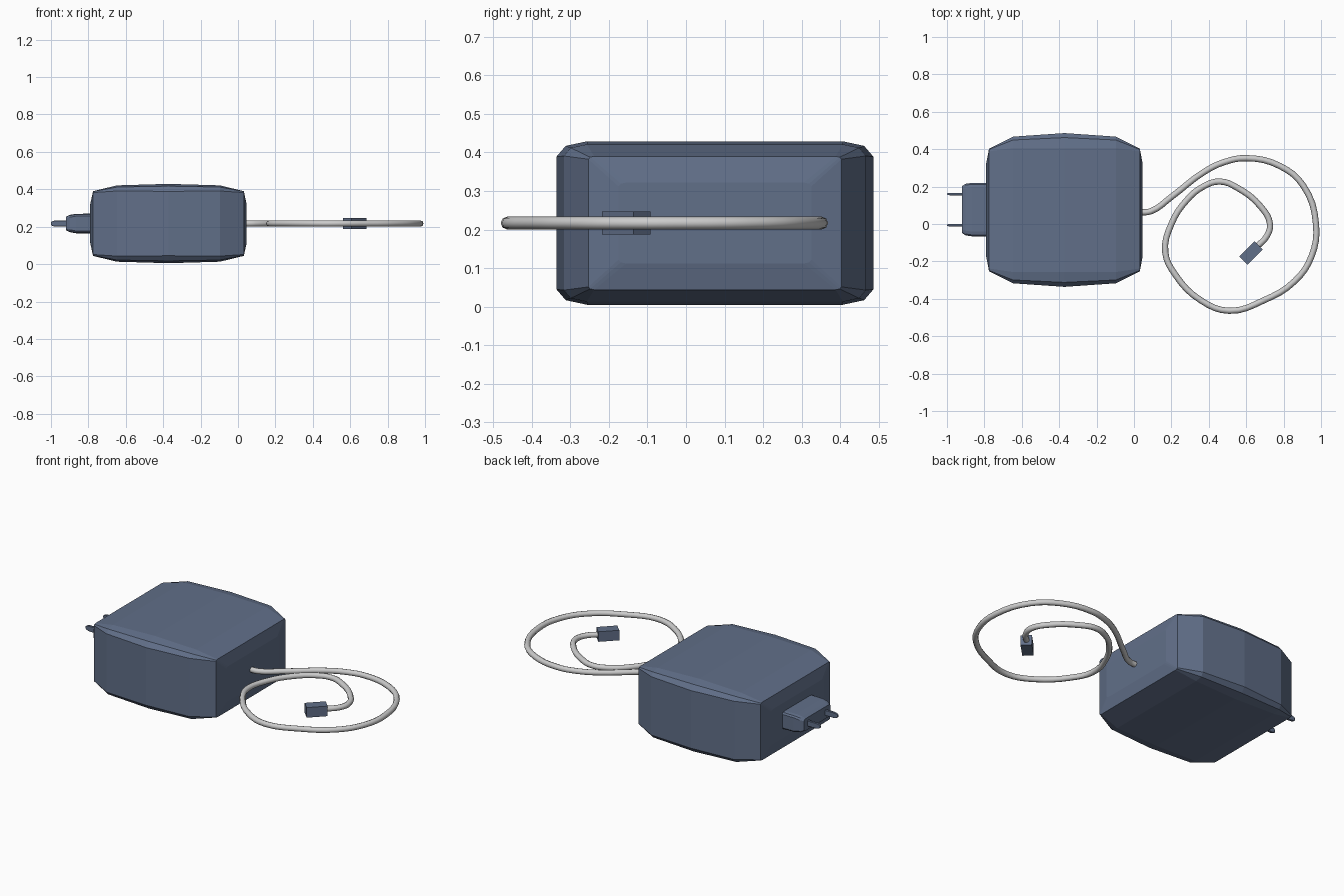
import bpy, bmesh, math
from mathutils import Vector

if "Cube" in bpy.data.objects:
    bpy.data.objects.remove(bpy.data.objects["Cube"])

slate = bpy.data.materials.new("slate_plastic")
slate.diffuse_color = (0.12, 0.16, 0.25, 1)
slate.use_nodes = True
slate.node_tree.nodes["Principled BSDF"].inputs["Base Color"].default_value = slate.diffuse_color
ZC = 0.217


def finish(name, bm, material=slate):
    bmesh.ops.recalc_face_normals(bm, faces=bm.faces[:])
    me = bpy.data.meshes.new(name)
    bm.to_mesh(me)
    bm.free()
    ob = bpy.data.objects.new(name, me)
    bpy.context.collection.objects.link(ob)
    me.materials.append(material)
    return ob


def section(hy, hz, cut):
    # Rounded rectangle, one quadrant mirrored four ways
    q = [(hy, hz * 0.5), (hy, hz - cut * 0.5), (hy - cut * 0.3, hz - cut * 0.15), (hy - cut, hz)]
    half = q + [(-y, z) for y, z in reversed(q)]
    return half + [(-y, -z) for y, z in half]


def loft(name, rings, centre):
    # rings: list of (x, section points)
    bm = bmesh.new()
    cx, cy, cz = centre
    loops = [[bm.verts.new((cx + x, cy + y, cz + z)) for y, z in pts] for x, pts in rings]
    for a, b in zip(loops, loops[1:]):
        n = len(a)
        for i in range(n):
            bm.faces.new((a[i], a[(i + 1) % n], b[(i + 1) % n], b[i]))
    bm.faces.new(loops[0])
    bm.faces.new(loops[-1])
    return finish(name, bm)


# Bulging adapter body
side = [(0.418, section(0.25, 0.105, 0.02)),
        (0.403, section(0.328, 0.173, 0.015)),
        (0.275, section(0.392, 0.204, 0.06))]
rings = side + [(0, section(0.411, 0.212, 0.08))] + [(-x, s) for x, s in reversed(side)]
loft("adapter_body", rings, (-0.372, 0.075, ZC))

# Plug block with rounded outer end
loft("plug_block",
     [(0.04, section(0.143, 0.053, 0.025)),
      (-0.08, section(0.143, 0.052, 0.025)),
      (-0.115, section(0.138, 0.046, 0.025)),
      (-0.135, section(0.125, 0.036, 0.02))],
     (-0.785, 0.077, ZC))

# Two flat prongs
for i, y in enumerate((0.16, -0.006)):
    loft(f"prong_{i + 1}",
         [(0.02, section(0.007, 0.017, 0.005)),
          (-0.055, section(0.007, 0.017, 0.005)),
          (-0.072, section(0.006, 0.013, 0.004)),
          (-0.08, section(0.003, 0.007, 0.002))],
         (-0.92, y, ZC))

# Coiled cable
path = [(0.03, 0.062), (0.09, 0.068), (0.2, 0.145), (0.377, 0.28), (0.48, 0.33), (0.6, 0.352),
        (0.78, 0.31), (0.905, 0.205), (0.973, 0.0), (0.95, -0.17), (0.86, -0.305), (0.69, -0.41),
        (0.51, -0.464), (0.36, -0.41), (0.22, -0.27), (0.167, -0.15), (0.2, 0.0), (0.28, 0.125),
        (0.37, 0.2), (0.46, 0.227), (0.55, 0.195), (0.68, 0.09), (0.727, 0.0), (0.71, -0.065),
        (0.655, -0.123)]
cu = bpy.data.curves.new("cable", "CURVE")
cu.dimensions = "3D"
cu.bevel_depth = 0.0165
cu.bevel_resolution = 2
cu.resolution_u = 4
cu.use_fill_caps = True
sp = cu.splines.new("BEZIER")
sp.bezier_points.add(len(path) - 1)
for bp, (x, y) in zip(sp.bezier_points, path):
    bp.co = (x, y, ZC)
    bp.handle_left_type = bp.handle_right_type = "AUTO"
bpy.context.collection.objects.link(bpy.data.objects.new("cable", cu))

# Small connector at the cable end
bm = bmesh.new()
bmesh.ops.create_cube(bm, size=1)
bmesh.ops.scale(bm, vec=(0.115, 0.062, 0.06), verts=bm.verts)
ob = finish("connector", bm)
ob.location = (0.625, -0.155, ZC)
ob.rotation_euler.z = math.radians(45)
